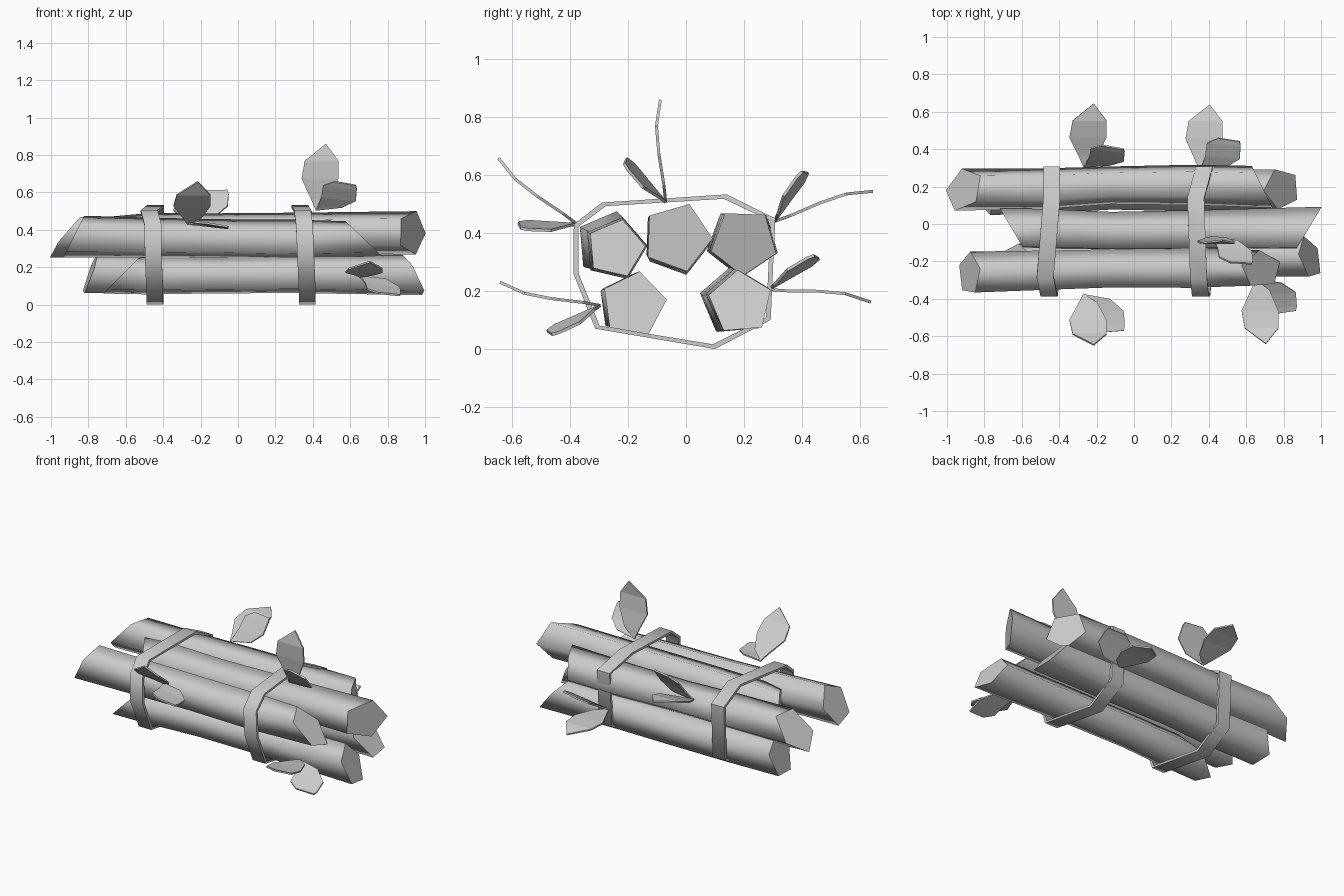
import bpy, bmesh
from math import cos, sin, radians
from mathutils import Vector

if "Cube" in bpy.data.objects:
    bpy.data.objects.remove(bpy.data.objects["Cube"])

grey = bpy.data.materials.new("plain_grey")
grey.use_nodes = True
grey.diffuse_color = (0.6, 0.6, 0.6, 1)
grey.node_tree.nodes["Principled BSDF"].inputs["Base Color"].default_value = (0.6, 0.6, 0.6, 1)


def finish(name, bm):
    bmesh.ops.recalc_face_normals(bm, faces=bm.faces)
    mesh = bpy.data.meshes.new(name)
    bm.to_mesh(mesh)
    bm.free()
    mesh.materials.append(grey)
    obj = bpy.data.objects.new(name, mesh)
    bpy.context.collection.objects.link(obj)
    return obj


# Five-sided log along x: slanted ends are (x, slope over y, slope over z)
def log(name, centre, radius, phase, left, right, bends):
    bm = bmesh.new()
    stations = [left, (-0.48, 0, 0), (-0.12, 0, 0), (0.3, 0, 0), right]
    rings = []
    for (x, sy, sz), (dy, dz, scale) in zip(stations, bends):
        ring = []
        for k in range(5):
            a = radians(phase + 72 * k)
            y, z = radius * scale * cos(a), radius * scale * sin(a)
            ring.append(bm.verts.new((x + sy * y + sz * z, centre[0] + dy + y, centre[1] + dz + z)))
        rings.append(ring)
    for a, b in zip(rings, rings[1:]):
        for k in range(5):
            j = (k + 1) % 5
            bm.faces.new((a[k], a[j], b[j], b[k])).smooth = True
    for ring in (rings[0], rings[-1]):
        cap = bm.faces.new(ring)
        for edge in cap.edges:
            edge.smooth = False
    return finish(name, bm)


# Bends per station: (shift in y, shift in z, radius scale)
tapered = [(-0.025, -0.01, 0.88), (-0.01, -0.005, 0.97), (0.005, -0.005, 0.92), (0, 0, 0.95), (0, -0.006, 1)]
wavy = [(-0.015, 0, 1), (-0.01, -0.005, 0.98), (0.005, -0.005, 0.92), (0, 0, 0.96), (0.008, -0.005, 0.94)]
drooping = [(-0.015, 0, 1), (-0.005, -0.005, 0.96), (0.005, -0.01, 0.93), (0.005, -0.015, 0.95), (0.008, -0.014, 0.87)]
dipped = [(0, -0.02, 0.93), (-0.005, -0.005, 0.95), (-0.015, 0, 0.9), (-0.01, 0, 0.93), (0, 0, 1)]
drifting = [(-0.015, 0, 1), (-0.01, 0, 0.97), (0.008, 0.005, 0.9), (0.01, 0, 0.96), (0, 0, 1)]
log("lower_front_log", (-0.18, 0.16), 0.115, 8, (-0.63, 0, 1), (0.94, -0.2, -0.5), tapered)
log("upper_front_log", (-0.25, 0.36), 0.118, 77, (-0.88, 0, 0.5), (0.68, 0, -1.05), drooping)
log("upper_middle_log", (-0.03, 0.385), 0.122, 70, (-0.65, -0.6, 0), (0.93, 0.6, 0), dipped)
log("upper_back_log", (0.2, 0.37), 0.118, 52, (-0.91, 0.2, 0.8), (0.685, -0.5, 0), drifting)
log("lower_back_log", (0.18, 0.165), 0.12, 95, (-0.79, -0.1, 0.35), (0.79, 0, -0.85), wavy)

# Straps wrapped around the bundle, as (y, z) outline with a drift in x per corner
outline = [(-0.387, 0.43), (-0.29, 0.505), (0.14, 0.533), (0.308, 0.45),
           (0.292, 0.1), (0.1, 0), (-0.313, 0.07), (-0.388, 0.26)]


def strap(name, drift):
    bm = bmesh.new()
    middle = Vector((-0.03, 0.265))
    loops = []
    for side, inset in ((-0.045, 0), (0.045, 0), (0.045, 0.018), (-0.045, 0.018)):
        loop = []
        for p, x in zip(outline, drift):
            p = Vector(p)
            y, z = p + (middle - p).normalized() * inset
            loop.append(bm.verts.new((x + side, y, z)))
        loops.append(loop)
    n = len(outline)
    for i in range(4):
        a, b = loops[i], loops[(i + 1) % 4]
        for k in range(n):
            j = (k + 1) % n
            bm.faces.new((a[k], a[j], b[j], b[k])).smooth = True
    obj = finish(name, bm)
    obj.data.set_sharp_from_angle(angle=radians(60))


strap("right_strap", [-0.455, -0.475, -0.44, -0.44, -0.44, -0.445, -0.445, -0.453])
strap("left_strap", [0.355, 0.345, 0.33, 0.375, 0.37, 0.37, 0.37, 0.362])

# Leaf rows: (left edge, right edge, distance along, bulge)
big_rows = [(-0.025, 0.075, 0.06, 0.003), (-0.075, 0.122, 0.17, 0.015),
            (-0.058, 0.122, 0.265, 0.018)]
small_rows = [(0.012, 0.14, 0.025, 0.003), (0.03, 0.215, 0.09, 0.008), (0.04, 0.22, 0.17, 0.004)]


def leaf(name, base, angle, rows, tip, twist):
    along = Vector((0, cos(radians(angle)), sin(radians(angle))))
    across = Vector((0, -along.z, along.y))
    bm = bmesh.new()

    def point(u, v, w):
        lift = w + twist * (u - 0.11) * min(v / 0.1, 1)
        return bm.verts.new(Vector(base) + Vector((u, 0, 0)) + along * v + across * lift)

    start = point(0, 0, 0)
    edges = [(point(a, v, w), point(b, v, w)) for a, b, v, w in rows]
    bm.faces.new((start, edges[0][1], edges[0][0]))
    for (a, b), (c, d) in zip(edges, edges[1:]):
        bm.faces.new((a, b, d, c))
    end = [point(u, v, 0) for u, v in tip]
    bm.faces.new((edges[-1][0], edges[-1][1], *end))
    obj = finish(name, bm)
    solid = obj.modifiers.new("thickness", "SOLIDIFY")
    solid.thickness = 0.01
    solid.offset = 0


# Sprigs: one long leaf and one short leaf from a shared base
sprigs = {
    "top": ((0.415, -0.07, 0.505), 93),
    "lower_back": ((0.35, 0.285, 0.205), -7),
    "upper_back": ((-0.27, 0.305, 0.44), 17),
    "upper_front": ((-0.27, -0.375, 0.43), 140),
    "lower_front": ((0.65, -0.295, 0.15), 167),
}
for name, (base, angle) in sprigs.items():
    leaf(name + "_long_leaf", base, angle, big_rows, [(0.055, 0.355)], 0)
    leaf(name + "_short_leaf", base, angle + 39, small_rows, [(0.215, 0.195), (0.1, 0.205)], 0.16)
